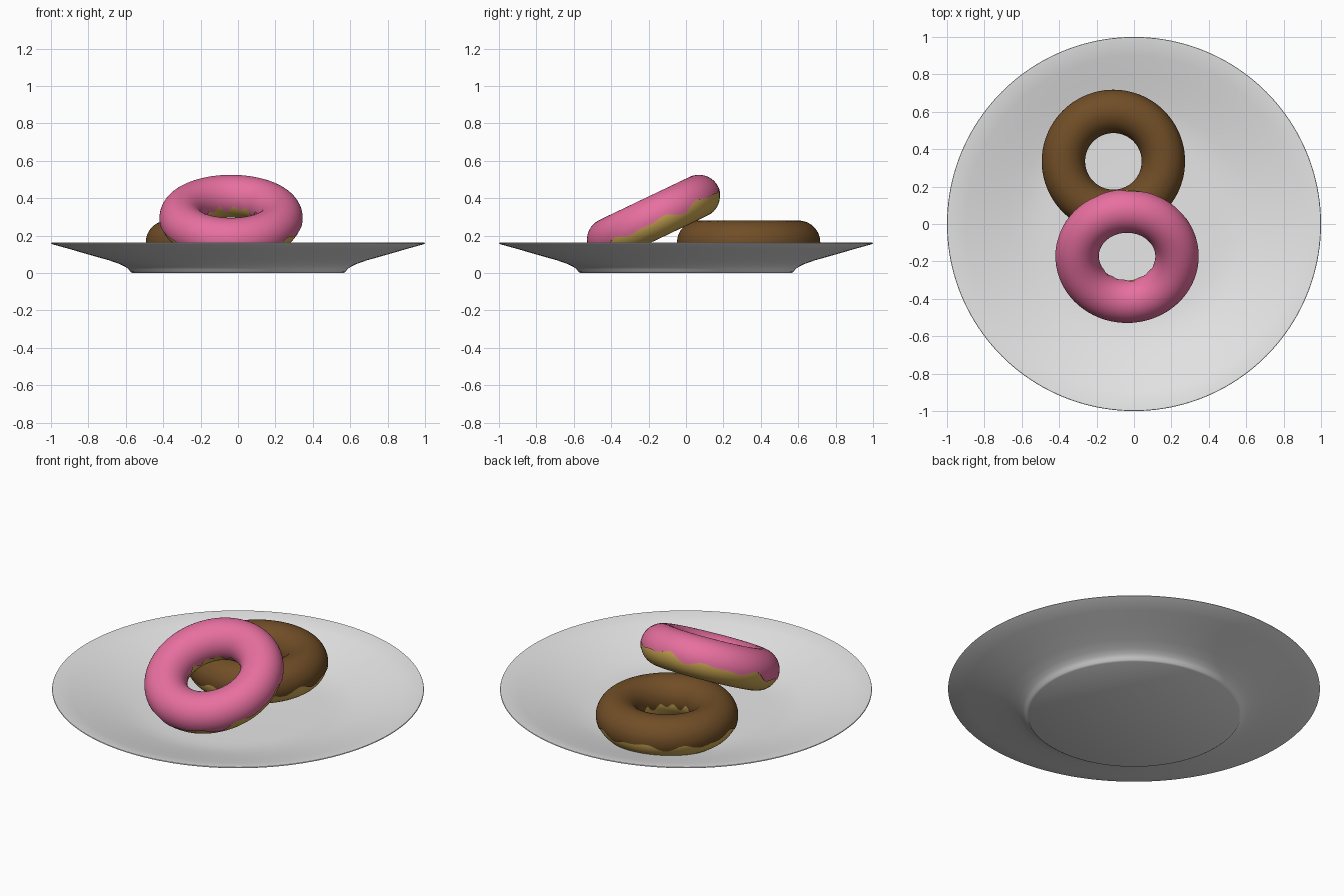
import bpy, bmesh, math

if "Cube" in bpy.data.objects:
    bpy.data.objects.remove(bpy.data.objects["Cube"])

R, TUBE = 0.267, 0.116          # doughnut ring radius and icing tube radius
DOUGH, INNER = 0.112, 0.106     # dough tube radius, hidden underside of icing
SEG = 160


def material(name, rgb):
    m = bpy.data.materials.new(name)
    m.diffuse_color = (*rgb, 1)
    m.use_nodes = True
    m.node_tree.nodes["Principled BSDF"].inputs["Base Color"].default_value = m.diffuse_color
    return m


white = material("plate_white", (0.8, 0.8, 0.8))
pink = material("pink_icing", (0.80, 0.16, 0.35))
brown = material("chocolate_icing", (0.165, 0.076, 0.02))
gold = material("baked_dough", (0.62, 0.40, 0.09))


def sweep(name, section, mat, loc=(0, 0, 0), tilt=0.0, closed=True):
    """Revolve section(phi) -> [(radius, z), ...] around z; radius 0 ends are merged."""
    bm = bmesh.new()
    rings = []
    for i in range(SEG):
        p = 2 * math.pi * i / SEG
        rings.append([bm.verts.new((r * math.cos(p), r * math.sin(p), z)) for r, z in section(p)])
    n = len(rings[0])
    for i in range(SEG):
        a, b = rings[i], rings[(i + 1) % SEG]
        for j in range(n if closed else n - 1):
            k = (j + 1) % n
            bm.faces.new((a[j], b[j], b[k], a[k]))
    bmesh.ops.remove_doubles(bm, verts=bm.verts, dist=1e-5)
    bmesh.ops.recalc_face_normals(bm, faces=bm.faces)
    me = bpy.data.meshes.new(name)
    bm.to_mesh(me)
    bm.free()
    me.materials.append(mat)
    ob = bpy.data.objects.new(name, me)
    bpy.context.collection.objects.link(ob)
    ob.location = loc
    ob.rotation_euler = (tilt, 0, 0)
    bpy.ops.object.select_all(action='DESELECT')
    ob.select_set(True)
    bpy.context.view_layer.objects.active = ob
    bpy.ops.object.shade_smooth_by_angle(angle=math.radians(40))
    return ob


def arc(radius, a0, a1, n):
    """Points of the tube's cross-section between two angles."""
    return [(R + radius * math.cos(a0 + (a1 - a0) * i / n),
             radius * math.sin(a0 + (a1 - a0) * i / n)) for i in range(n + 1)]


def icing_section(seed):
    def section(p):
        # wavy lower edges: broad waves outside, tight drips in the hole
        out = math.radians(12 + 6 * math.sin(9 * p + seed) + 4 * math.sin(14 * p + 2 * seed)
                           + 3 * math.sin(4 * p + 3 * seed))
        hole = math.radians(9 + 7 * math.sin(13 * p + seed) + 4 * math.sin(7 * p - seed))
        a0, a1 = -out, math.pi + hole
        return arc(TUBE, a0, a1, 28) + arc(INNER, a1, a0, 12)
    return section


# Plate: underside from centre to rim, then the top surface back to centre
plate = [(0, 0), (0.565, 0), (0.575, 0.006), (0.583, 0.018), (0.60, 0.032), (0.63, 0.047),
         (0.69, 0.068), (0.80, 0.099), (0.90, 0.128), (0.993, 0.154), (1.0, 0.158),
         (0.998, 0.162), (0.99, 0.162), (0.90, 0.141), (0.80, 0.113), (0.70, 0.087),
         (0.63, 0.070), (0.57, 0.058), (0.51, 0.051), (0.44, 0.048), (0, 0.048)]
sweep("plate", lambda p: plate, white, closed=False)

# Two doughnuts: one flat, one leaning on it
for label, mat, loc, tilt, seed in (
        ("chocolate", brown, (-0.11, 0.335, 0.164), 0.0, 1.3),
        ("pink", pink, (-0.037, -0.172, 0.294), math.radians(25.5), 4.1)):
    sweep(label + "_doughnut_dough",
          lambda p: arc(DOUGH, 0, 2 * math.pi, 36)[:-1], gold, loc, tilt)
    sweep(label + "_doughnut_icing", icing_section(seed), mat, loc, tilt)
